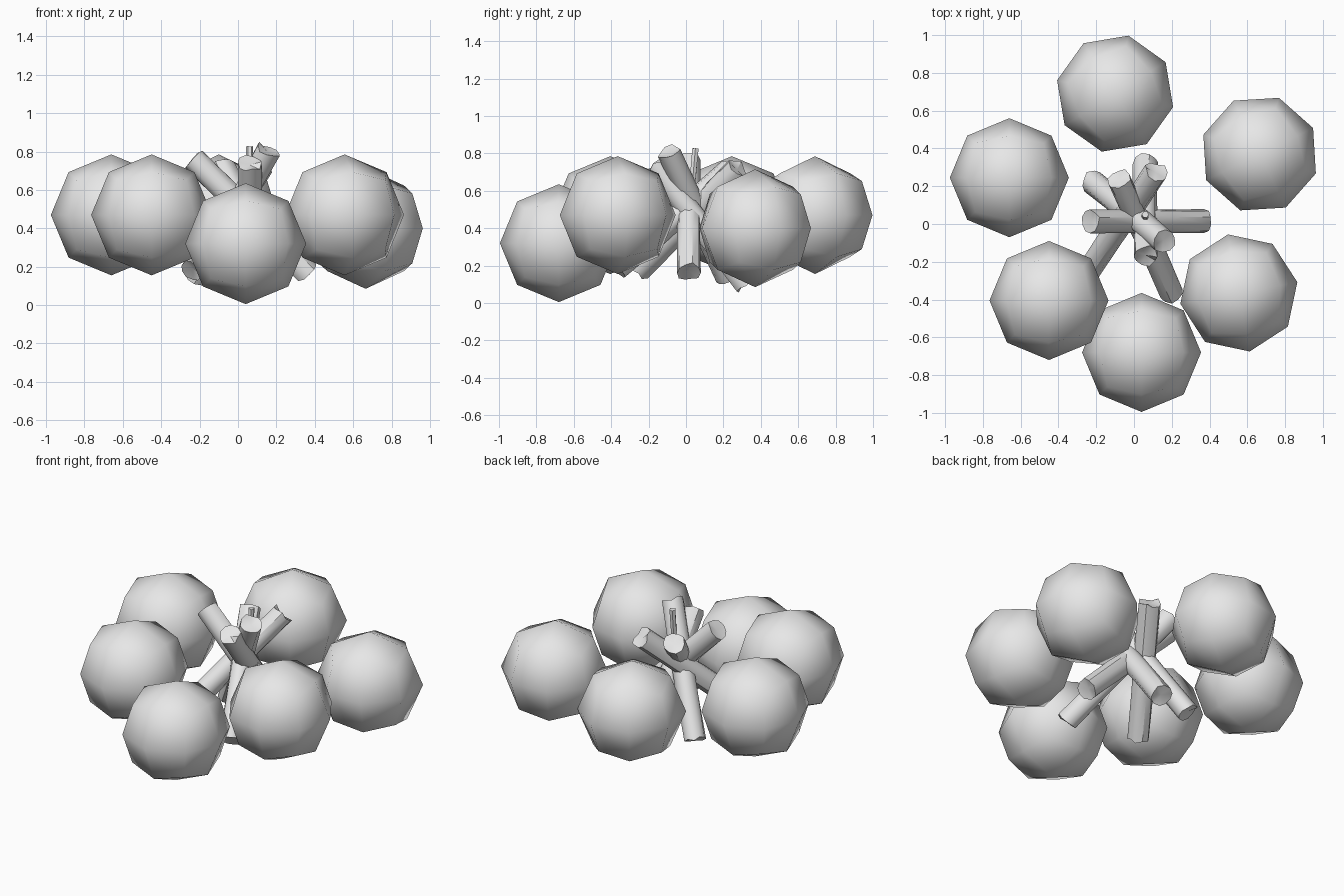
import bpy, bmesh, math, random
from mathutils import Vector, Matrix

if "Cube" in bpy.data.objects:
    bpy.data.objects.remove(bpy.data.objects["Cube"])

random.seed(4)
grey = bpy.data.materials.new("plain grey")
grey.diffuse_color = (0.8, 0.8, 0.8, 1)
grey.use_nodes = True
grey.node_tree.nodes["Principled BSDF"].inputs["Base Color"].default_value = grey.diffuse_color


def finish(bm, name, angle):
    bmesh.ops.recalc_face_normals(bm, faces=bm.faces)
    mesh = bpy.data.meshes.new(name)
    bm.to_mesh(mesh)
    bm.free()
    obj = bpy.data.objects.new(name, mesh)
    bpy.context.collection.objects.link(obj)
    mesh.materials.append(grey)
    bpy.ops.object.select_all(action='DESELECT')
    obj.select_set(True)
    bpy.context.view_layer.objects.active = obj
    bpy.ops.object.shade_smooth_by_angle(angle=math.radians(angle))
    return obj


def stone(i, x, y, z, turn):
    # cube divided once and pushed out to a ball
    bm = bmesh.new()
    bmesh.ops.create_cube(bm, size=2)
    bmesh.ops.subdivide_edges(bm, edges=bm.edges[:], cuts=1, use_grid_fill=True)
    for v in bm.verts:
        v.co = v.co.normalized() * 0.315
    bm.transform(Matrix.Translation((x, y, z)) @ Matrix.Rotation(math.radians(turn), 4, 'Z'))
    finish(bm, f"stone_{i}", 75)


def log(name, a, b, radius, sides=10, rough=0.012):
    # tube with uneven rims and split, sunken ends
    a, b = Vector(a), Vector(b)
    axis = b - a
    length = axis.length
    rot = axis.to_track_quat('Z', 'Y').to_matrix().to_4x4()
    bm = bmesh.new()
    rings = []
    for t in (0, 0.33, 0.67, 1):
        ring = []
        for k in range(sides):
            ang = math.tau * k / sides
            r = radius * random.uniform(0.92, 1.05)
            dz = random.uniform(-rough, rough) if t in (0, 1) else 0
            ring.append(bm.verts.new((r * math.cos(ang), r * math.sin(ang), t * length + dz)))
        rings.append(ring)
    for lo, hi in zip(rings, rings[1:]):
        for k in range(sides):
            n = (k + 1) % sides
            bm.faces.new((lo[k], lo[n], hi[n], hi[k]))
    for ring, z in ((rings[0], rough), (rings[-1], length - rough)):
        mid = bm.verts.new((0, 0, z))
        for k in range(sides):
            bm.faces.new((ring[k], ring[(k + 1) % sides], mid))
    bm.transform(Matrix.Translation(a) @ rot)
    finish(bm, name, 40)


# ring of stones: x, y, z, turn about z
for i, s in enumerate([
    (-0.10, 0.69, 0.47, 32), (0.665, 0.37, 0.40, 26), (0.555, -0.365, 0.47, 10.5),
    (0.04, -0.68, 0.32, 0), (-0.45, -0.405, 0.47, 0), (-0.66, 0.245, 0.47, 0),
]):
    stone(i + 1, *s)

# crossed logs: low end, high end
for i, (a, b) in enumerate([
    ((0.365, 0.015, 0.165), (-0.235, 0.015, 0.765)),
    ((0.20, -0.37, 0.18), (-0.08, 0.24, 0.72)),
    ((-0.24, -0.25, 0.18), (0.12, 0.28, 0.72)),
    ((0.06, 0.32, 0.10), (0.06, -0.17, 0.74)),
    ((-0.22, 0.225, 0.13), (0.16, -0.09, 0.805)),
]):
    log(f"log_{i + 1}", a, b, 0.065)

# thin twig standing in the middle
log("twig", (0.06, 0.02, 0.48), (0.06, 0.05, 0.825), 0.019, 6, 0.003)
